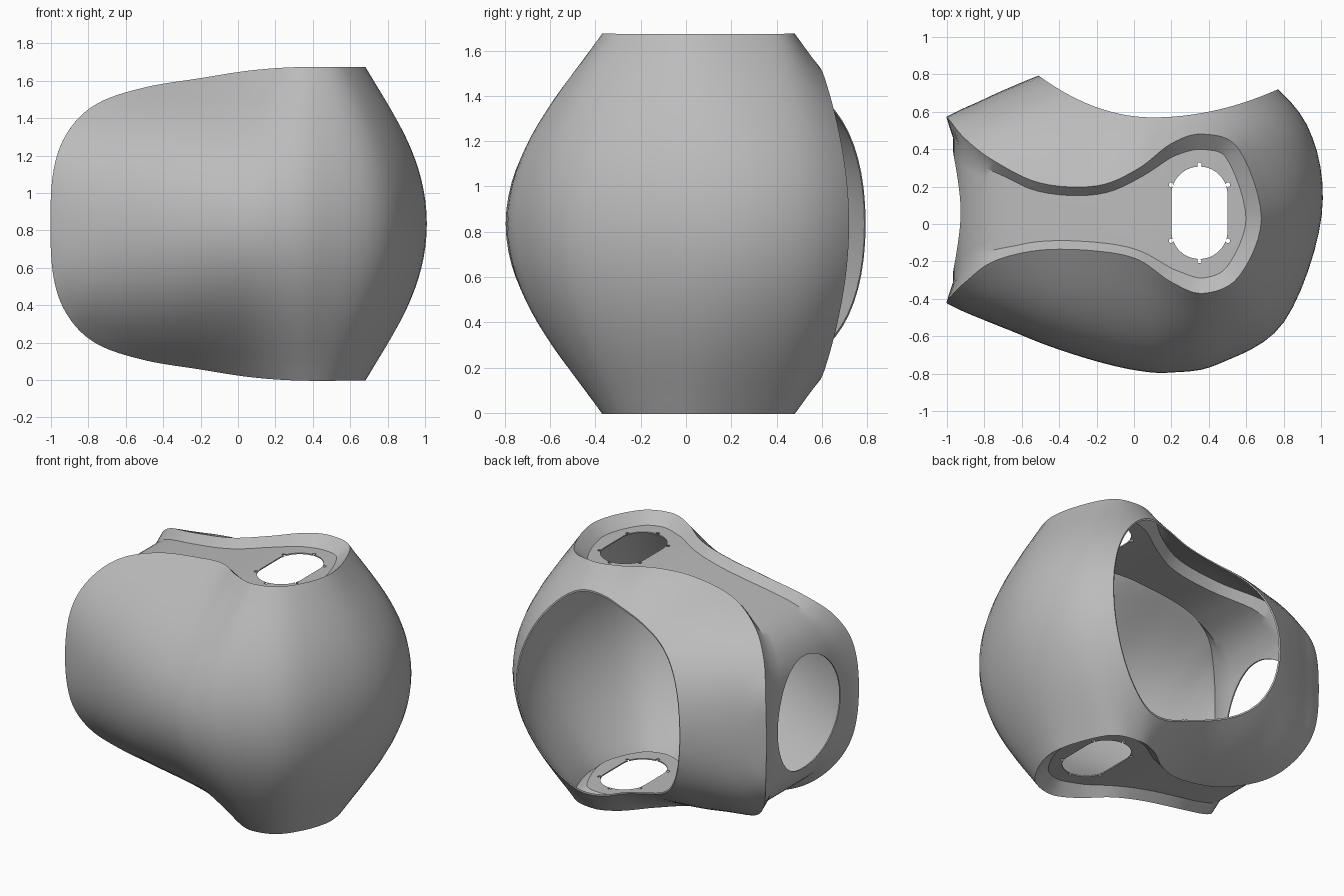
import bpy, bmesh, math
from mathutils import Vector

cube = bpy.data.objects.get("Cube")
if cube:
    bpy.data.objects.remove(cube, do_unlink=True)

MID = 0.835     # height of the symmetry plane
STEPS = 6       # samples per span
ROUND = 18      # samples from rim to symmetry plane

# Stations: x, half height, rim y (front, back), outline xy (front), outline xy (back)
STATIONS = [
    (-1, 0, -.42, .57, -1, -.42, -1, .57),
    (-.98, .3, -.39, .55, -.92, -.46, -.92, .61),
    (-.9, .5, -.31, .455, -.8, -.51, -.83, .65),
    (-.75, .64, -.2, .34, -.65, -.57, -.7, .71),
    (-.5, .725, -.14, .22, -.45, -.65, -.48, .8),
    (-.2, .775, -.145, .205, -.2, -.73, -.2, .89),
    (.02, .81, -.19, .295, .02, -.78, .02, .93),
    (.2, .828, -.31, .43, .2, -.79, .27, .93),
    (.37, .835, -.37, .48, .45, -.745, .6, .84),
    (.56, .835, -.28, .4, .8, -.52, .92, .53),
    (.68, .835, .03, .03, 1, .05, 1, .05),
]
front = [(x, a, h, p, q) for x, h, a, b, p, q, r, s in STATIONS]
back = [(x, b, h, r, s) for x, h, a, b, p, q, r, s in STATIONS]
path = front + back[-2::-1]


def station(i):
    """Control row, mirrored in height past either end."""
    if 0 <= i < len(path):
        return path[i]
    x, y, h, p, q = path[1] if i < 0 else path[-2]
    return (x, y, -h, p, q)


def sample(s):
    """Smooth rim point and outline point at path position s."""
    i = min(max(math.floor(s), 0), len(path) - 2)
    t = s - i
    v = []
    for a, b, c, d in zip(*(station(i + k) for k in (-1, 0, 1, 2))):
        v.append(b + t * (c - a + t * (2*a - 5*b + 4*c - d + t * (3*(b - c) + d - a))) / 2)
    return Vector(v[:3]), Vector((v[3], v[4], 0))


def blend(a, b, x):
    t = min(max((x - a) / (b - a), 0), 1)
    return t * t * (3 - 2 * t)


def skin(s):
    """Curve from the rim down to the symmetry plane."""
    rim, out = sample(s)
    k = blend(.3, -.5, rim.x) * (1 if s > 10 else .5)
    z1, z2 = .77 + .13 * k, .45 + .25 * k
    pts = []
    for j in range(ROUND + 1):
        t = j / ROUND
        u = 1 - t
        f = 3*u*u*t * .33 + 3*u*t*t + t**3
        g = u**3 + 3*u*u*t * z1 + 3*u*t*t * z2
        p = rim.lerp(out, f)
        p.z = rim.z * g
        pts.append(p)
    return pts


def floor_edge(s):
    """Inner foot of the channel wall."""
    rim = sample(s)[0]
    e = .02
    tangent = (sample(min(s + e, 20))[0] - sample(max(s - e, 0))[0]).normalized()
    if s in (0, 20):
        tangent = Vector((0, 0, 1 if s == 0 else -1))
    normal = Vector((min(0, rim.x + .55), 0, max(0, rim.z - .25)))
    normal = normal.normalized() if normal.length > 1e-6 else Vector((0, 0, 1))
    side = normal.cross(tangent).normalized()
    end = blend(-.6, -1, rim.x)
    ear = blend(0, .35, rim.x)
    width = .045 + .06 * end + .035 * ear
    depth = .055 - .02 * end + .012 * ear
    p = rim + side * width - normal * depth
    p.z = max(p.z, 0)
    return p


def add_grid(bm, rows):
    grid = [[bm.verts.new(p) for p in r] for r in rows]
    for r0, r1 in zip(grid, grid[1:]):
        for a, b, c, d in zip(r0, r0[1:], r1[1:], r1):
            bm.faces.new((a, b, c, d))


def make_object(name, bm):
    mesh = bpy.data.meshes.new(name)
    bm.to_mesh(mesh)
    bm.free()
    ob = bpy.data.objects.new(name, mesh)
    bpy.context.collection.objects.link(ob)
    return ob


# Half shell: outer skin, channel wall and channel floor
bm = bmesh.new()
positions = [i / STEPS for i in range(20 * STEPS + 1)]
feet = [floor_edge(s) for s in positions]
add_grid(bm, [skin(s) for s in positions])
add_grid(bm, [[sample(s)[0], foot] for s, foot in zip(positions, feet)])
half = 10 * STEPS
add_grid(bm, [[feet[i].lerp(feet[-1 - i], j / 8) for j in range(9)]
              for i in range(half + 1)])

# Mirror to the other half and weld
copy = bmesh.ops.duplicate(bm, geom=bm.verts[:] + bm.edges[:] + bm.faces[:])["geom"]
for v in copy:
    if isinstance(v, bmesh.types.BMVert):
        v.co.z *= -1
bmesh.ops.remove_doubles(bm, verts=bm.verts[:], dist=.0008)
bmesh.ops.dissolve_degenerate(bm, edges=bm.edges[:], dist=.0005)
bmesh.ops.recalc_face_normals(bm, faces=bm.faces[:])
bmesh.ops.translate(bm, verts=bm.verts[:], vec=(0, 0, MID))
shell = make_object("shell", bm)

grey = bpy.data.materials.new("plain grey")
grey.use_nodes = True
grey.diffuse_color = (.5, .5, .5, 1)
grey.node_tree.nodes["Principled BSDF"].inputs["Base Color"].default_value = (.5, .5, .5, 1)
shell.data.materials.append(grey)


def add_prism(bm, points, offset):
    """Closed prism from a planar outline."""
    face = bm.faces.new([bm.verts.new(p) for p in points])
    ext = bmesh.ops.extrude_face_region(bm, geom=[face])["geom"]
    bmesh.ops.translate(bm, verts=[v for v in ext if isinstance(v, bmesh.types.BMVert)], vec=offset)


def cutter(name, outlines, offset):
    bm = bmesh.new()
    for points in outlines:
        add_prism(bm, points, offset)
    bmesh.ops.recalc_face_normals(bm, faces=bm.faces[:])
    ob = make_object(name, bm)
    ob.hide_render = True
    return ob


def ring(n):
    return [(math.cos(2 * math.pi * (i + .5) / n), math.sin(2 * math.pi * (i + .5) / n)) for i in range(n)]


UP = (0, 0, 4)
# Large opening in the back
arc = []
for i in range(41):
    x = -.6 + 1.5 * i / 40
    arc.append((x, .57 + (.6 if x < .1 else .335) * (x - .1) ** 2, -1))
opening = arc + [(.9, 1.5, -1), (-.6, 1.5, -1)]
# Rounded slots, with small fixing holes around them
slot = [(.35 + .15 * c, .06 + .15 * s + math.copysign(.097, s), -1) for c, s in ring(48)]
pins = [(.35, .318), (.35, -.198)] + [(x, y) for x in (.198, .502) for y in (.21, -.09)]
dots = [[(x + .012 * c, y + .012 * s, -1) for c, s in ring(12)] for x, y in pins]
# Oval hole in the narrow end
oval = [(-1.3, .065 + .335 * c, MID + .38 * s) for c, s in ring(64)]

cutters = [cutter("opening_cutter", [opening], UP), cutter("slot_cutter", [slot], UP),
           cutter("pin_cutter", dots, UP), cutter("oval_cutter", [oval], (.7, 0, 0))]

# Thin wall, then cut the holes
solid = shell.modifiers.new("thickness", "SOLIDIFY")
solid.thickness = .008
solid.offset = 0
for c in cutters:
    cut = shell.modifiers.new(c.name, "BOOLEAN")
    cut.operation = "DIFFERENCE"
    cut.solver = "EXACT"
    cut.object = c
bpy.ops.object.select_all(action="DESELECT")
bpy.context.view_layer.objects.active = shell
shell.select_set(True)
for m in list(shell.modifiers):
    bpy.ops.object.modifier_apply(modifier=m.name)
for c in cutters:
    bpy.data.objects.remove(c, do_unlink=True)
bpy.ops.object.shade_smooth_by_angle(angle=math.radians(30))
